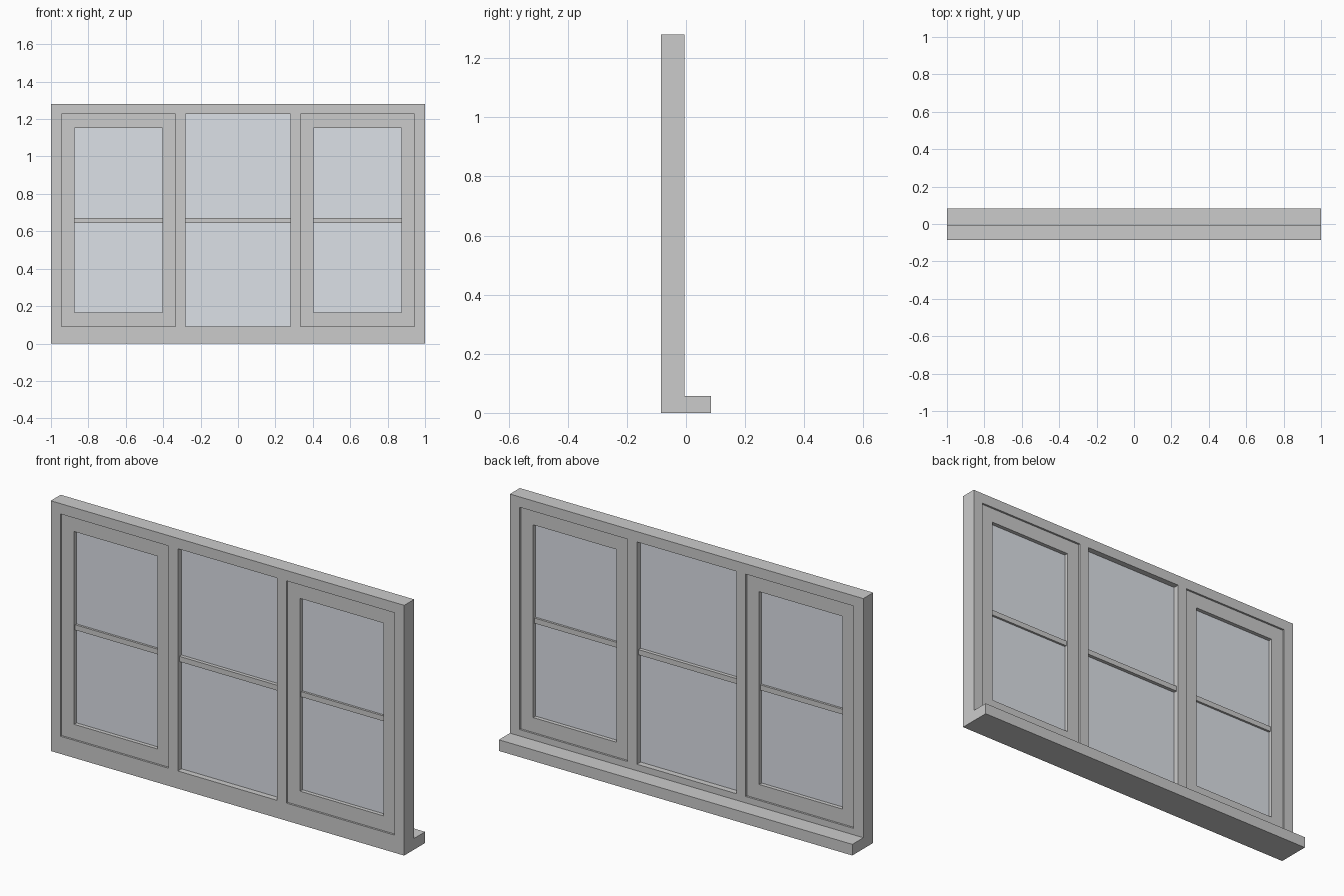
import bpy
from math import radians

if "Cube" in bpy.data.objects:
    bpy.data.objects.remove(bpy.data.objects["Cube"])

# Shared layout (x0, x1, z0, z1)
OUTER = (-1.0, 1.0, 0.0, 1.28)
Z0, Z1 = 0.09, 1.227
CENTRE = (-0.281, 0.281, Z0, Z1)
MID_Y = -0.045

glass_mat = bpy.data.materials.new("glass_pane")
glass_mat.diffuse_color = (0.72, 0.75, 0.8, 1.0)
glass_mat.use_nodes = True
glass_mat.node_tree.nodes["Principled BSDF"].inputs["Base Color"].default_value = glass_mat.diffuse_color


def panel(name, outer, holes, depth):
    """Rectangular slab with rectangular openings, centred on MID_Y."""
    curve = bpy.data.curves.new(name, 'CURVE')
    curve.dimensions = '2D'
    curve.fill_mode = 'BOTH'
    curve.extrude = depth / 2
    for x0, x1, z0, z1 in [outer] + holes:
        s = curve.splines.new('POLY')
        s.points.add(3)
        for p, (x, z) in zip(s.points, [(x0, z0), (x1, z0), (x1, z1), (x0, z1)]):
            p.co = (x, z, 0, 1)
        s.use_cyclic_u = True
        s.use_smooth = False
    ob = bpy.data.objects.new(name, curve)
    bpy.context.collection.objects.link(ob)
    ob.rotation_euler.x = radians(90)
    ob.location.y = MID_Y
    bpy.ops.object.select_all(action='DESELECT')
    ob.select_set(True)
    bpy.context.view_layer.objects.active = ob
    bpy.ops.object.convert(target='MESH')
    return bpy.context.object


def box(name, x, y, z, mat=None):
    bpy.ops.mesh.primitive_cube_add(
        size=1, location=[(a + b) / 2 for a, b in (x, y, z)])
    ob = bpy.context.object
    ob.name = name
    ob.scale = [b - a for a, b in (x, y, z)]
    if mat:
        ob.data.materials.append(mat)
    return ob


def glazing(name, opening, bar_depth):
    """Pane and horizontal glazing bar let slightly into the opening."""
    x0, x1, z0, z1 = opening
    e = 0.005
    x = (x0 - e, x1 + e)
    box(name + "_glass", x, (MID_Y - 0.01, MID_Y + 0.01), (z0 - e, z1 + e), glass_mat)
    box(name + "_bar", x, (MID_Y - bar_depth / 2, MID_Y + bar_depth / 2), (0.645, 0.672))


def mirrored(r, side):
    xs = sorted((r[0] * side, r[1] * side))
    return (xs[0], xs[1], r[2], r[3])


# Side casements
sash_outer = (0.334, 0.945, Z0, Z1)
sash_inner = (0.404, 0.875, 0.166, 1.152)
for label, side in (("left", -1), ("right", 1)):
    inner = mirrored(sash_inner, side)
    panel(label + "_sash", mirrored(sash_outer, side), [inner], 0.06)
    glazing(label, inner, 0.042)

# Main frame with its three openings, and the fixed centre light
panel("window_frame", OUTER,
      [mirrored(sash_outer, -1), CENTRE, sash_outer], 0.08)
glazing("centre", CENTRE, 0.056)

# Projecting sill at the back
box("sill", (-1, 1), (-0.005, 0.084), (0, 0.057))
